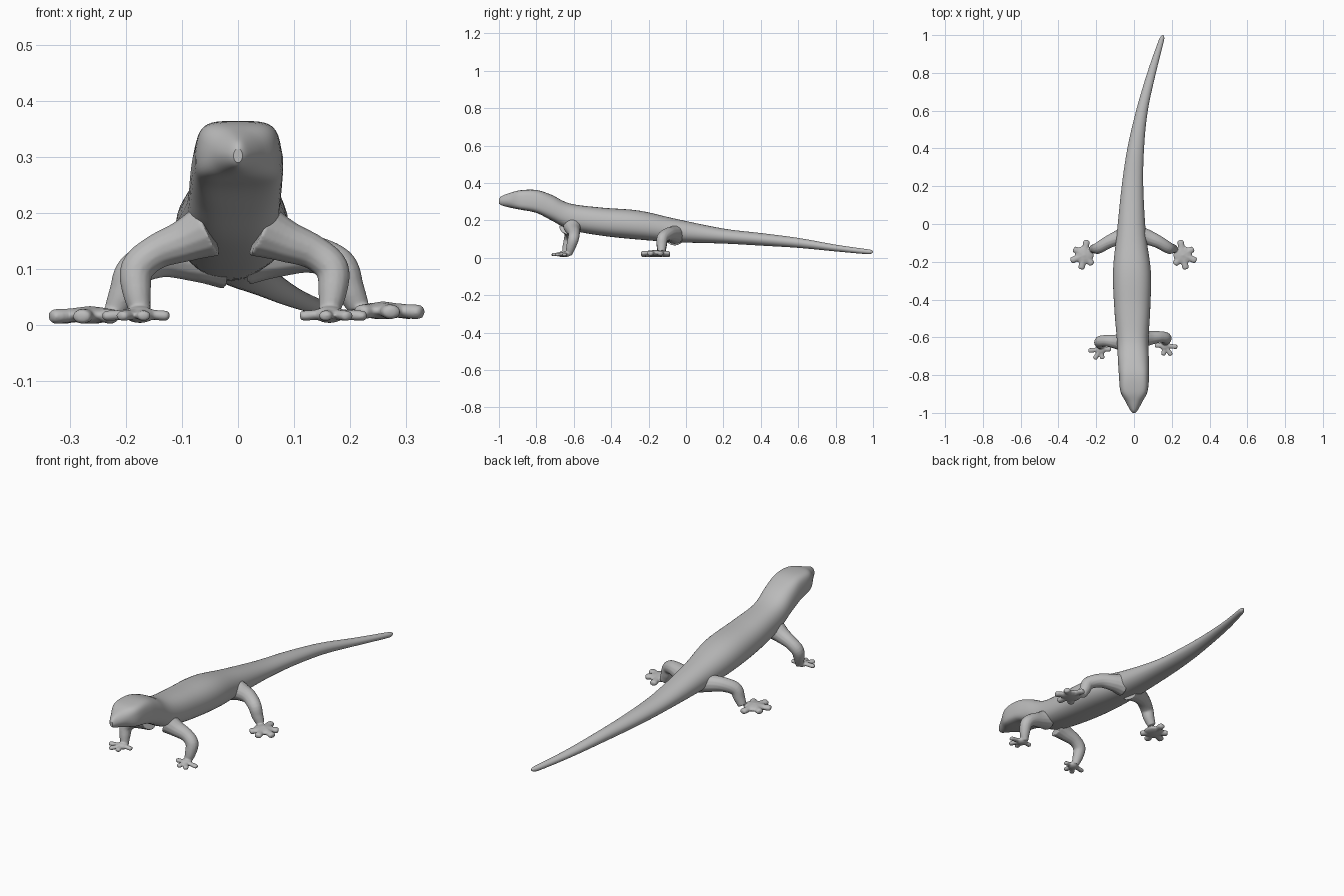
import bpy, bmesh, math
from mathutils import Vector

if "Cube" in bpy.data.objects:
    bpy.data.objects.remove(bpy.data.objects["Cube"], do_unlink=True)

skin = bpy.data.materials.new("grey_skin")
skin.use_nodes = True
GREY = (0.5, 0.5, 0.5, 1)
skin.diffuse_color = GREY
skin.node_tree.nodes["Principled BSDF"].inputs["Base Color"].default_value = GREY


def spline(rows, steps):
    """Smooth rows of numbers with a Catmull-Rom curve."""
    pts = [Vector(r) for r in rows]
    out = []
    for i in range(len(pts) - 1):
        a, b, c, d = pts[max(i - 1, 0)], pts[i], pts[i + 1], pts[min(i + 2, len(pts) - 1)]
        for s in range(steps):
            t = s / steps
            out.append(b + (c - a) * (t / 2) + (a * 2 - b * 5 + c * 4 - d) * (t * t / 2)
                       + (b * 3 - a - c * 3 + d) * (t ** 3 / 2))
    return out + [pts[-1]]


def loft(bm, rings):
    """Skin a list of equal point rings and close both ends."""
    loops = [[bm.verts.new(p) for p in ring] for ring in rings]
    n = len(loops[0])
    for a, b in zip(loops, loops[1:]):
        for i in range(n):
            bm.faces.new((a[i], a[(i + 1) % n], b[(i + 1) % n], b[i]))
    bm.faces.new(loops[0])
    bm.faces.new(loops[-1])


def tube(bm, rows, flat=1.0, sides=14):
    """Round limb through rows of x, y, z, radius, with domed ends."""
    path = spline(rows, 5)
    pos = [p.to_3d() if len(p) == 3 else Vector(p[:3]) for p in path]
    rings = []
    for i, p in enumerate(pos):
        tangent = (pos[min(i + 1, len(pos) - 1)] - pos[max(i - 1, 0)]).normalized()
        side = tangent.cross(Vector((0, 1, 0)) if abs(tangent.y) < 0.7 else Vector((0, 0, 1))).normalized()
        up = tangent.cross(side)
        ring = []
        for k in range(sides):
            a = math.tau * k / sides
            off = (side * math.cos(a) + up * math.sin(a)) * path[i][3]
            off.z *= flat
            ring.append(p + off)
        rings.append(ring)
    loft(bm, rings)


def finish(name, bm):
    bmesh.ops.recalc_face_normals(bm, faces=bm.faces)
    mesh = bpy.data.meshes.new(name)
    bm.to_mesh(mesh)
    bm.free()
    mesh.materials.append(skin)
    obj = bpy.data.objects.new(name, mesh)
    bpy.context.collection.objects.link(obj)
    bpy.ops.object.select_all(action="DESELECT")
    bpy.context.view_layer.objects.active = obj
    obj.select_set(True)
    return obj


# Body, head and tail: y, centre x, half width, bottom, top, squareness, top taper
stations = [
    (-1, 0, .008, .29, .315, 2, 0),
    (-.985, 0, .02, .28, .33, 2, .1),
    (-.94, 0, .045, .268, .347, 2.4, .1),
    (-.885, 0, .072, .257, .361, 4, .08),
    (-.8, 0, .08, .24, .362, 4, .14),
    (-.72, -.003, .082, .2, .337, 3, .12),
    (-.62, -.007, .083, .15, .29, 2.6, .1),
    (-.45, -.009, .095, .118, .268, 2.5, .08),
    (-.25, -.011, .1, .097, .252, 2.4, .08),
    (-.05, -.014, .077, .083, .207, 2.3, .08),
    (.2, -.008, .057, .076, .156, 2.2, .05),
    (.4, .009, .044, .065, .132, 2, 0),
    (.6, .042, .031, .053, .106, 2, 0),
    (.8, .093, .023, .034, .07, 2, 0),
    (.96, .141, .015, .02, .047, 2, 0),
    (.99, .15, .01, .022, .042, 2, 0),
    (1, .153, .003, .029, .035, 2, 0),
]
rings = []
for y, cx, w, low, high, n, taper in spline(stations, 5):
    ring = []
    for k in range(40):
        a = math.tau * k / 40
        c, s = math.cos(a), math.sin(a)
        c = math.copysign(abs(c) ** (2 / n), c)
        s = math.copysign(abs(s) ** (2 / n), s)
        x = cx + w * c * (1 - taper * max(s, 0))
        ring.append(Vector((x, y, (low + high) / 2 + (high - low) / 2 * s)))
    rings.append(ring)
bm = bmesh.new()
loft(bm, rings)
finish("body", bm)
bpy.ops.object.shade_smooth_by_angle(angle=math.radians(40))

# Limbs on the left side: x, y, z, radius
front_limb = [(.04, -.62, .175, .05), (.085, -.615, .155, .038), (.135, -.61, .135, .031),
              (.168, -.615, .105, .03), (.168, -.628, .06, .025), (.16, -.638, .022, .017)]
hind_limb = [(.02, -.06, .125, .055), (.07, -.07, .125, .042), (.13, -.095, .125, .034),
             (.18, -.125, .105, .031), (.198, -.13, .065, .027), (.215, -.13, .03, .02)]
front_toes = [(.23, -.663), (.198, -.708), (.155, -.708), (.11, -.655)]
hind_toes = [(.245, -.085), (.315, -.13), (.33, -.195), (.275, -.24), (.215, -.215)]


def limb(name, path, toes, palm, toe_radius, side, shift):
    """Leg and splayed foot fused into one smooth skin."""
    dx, dy, dz = shift

    def place(x, y, z, r):
        return (side * x + dx, y + dy, z + dz, r)

    bm = bmesh.new()
    tube(bm, [place(*p) for p in path])
    px, py, pr = palm
    for tx, ty in toes:
        rows = []
        for t, r in ((0, 1.1), (.5, .95), (.8, 1), (.95, .85), (1, .35)):
            rows.append(place(px + (tx - px) * t, py + (ty - py) * t,
                              .026 - .005 * t, toe_radius * r))
        tube(bm, rows, flat=.75, sides=10)
    pad = bmesh.ops.create_uvsphere(bm, u_segments=20, v_segments=12, radius=1)["verts"]
    centre = Vector(place(px, py, .024, 0)[:3])
    for v in pad:
        v.co = centre + Vector((v.co.x * pr, v.co.y * pr, v.co.z * .015))
    obj = finish(name, bm)
    fuse = obj.modifiers.new("fuse", "REMESH")
    fuse.mode = "VOXEL"
    fuse.voxel_size = .0035
    fuse.use_smooth_shade = True
    soften = obj.modifiers.new("soften", "SMOOTH")
    soften.factor = .5
    soften.iterations = 5


# The right limbs sit slightly ahead of the left ones
for label, side, front_shift, hind_shift in (
        ("left", 1, (0, .012, -.005), (0, 0, .002)),
        ("right", -1, (-.012, -.008, -.005), (-.005, 0, -.006))):
    limb("front_leg_" + label, front_limb, front_toes, (.163, -.655, .027), .013, side, front_shift)
    limb("hind_leg_" + label, hind_limb, hind_toes, (.258, -.165, .05), .018, side, hind_shift)
